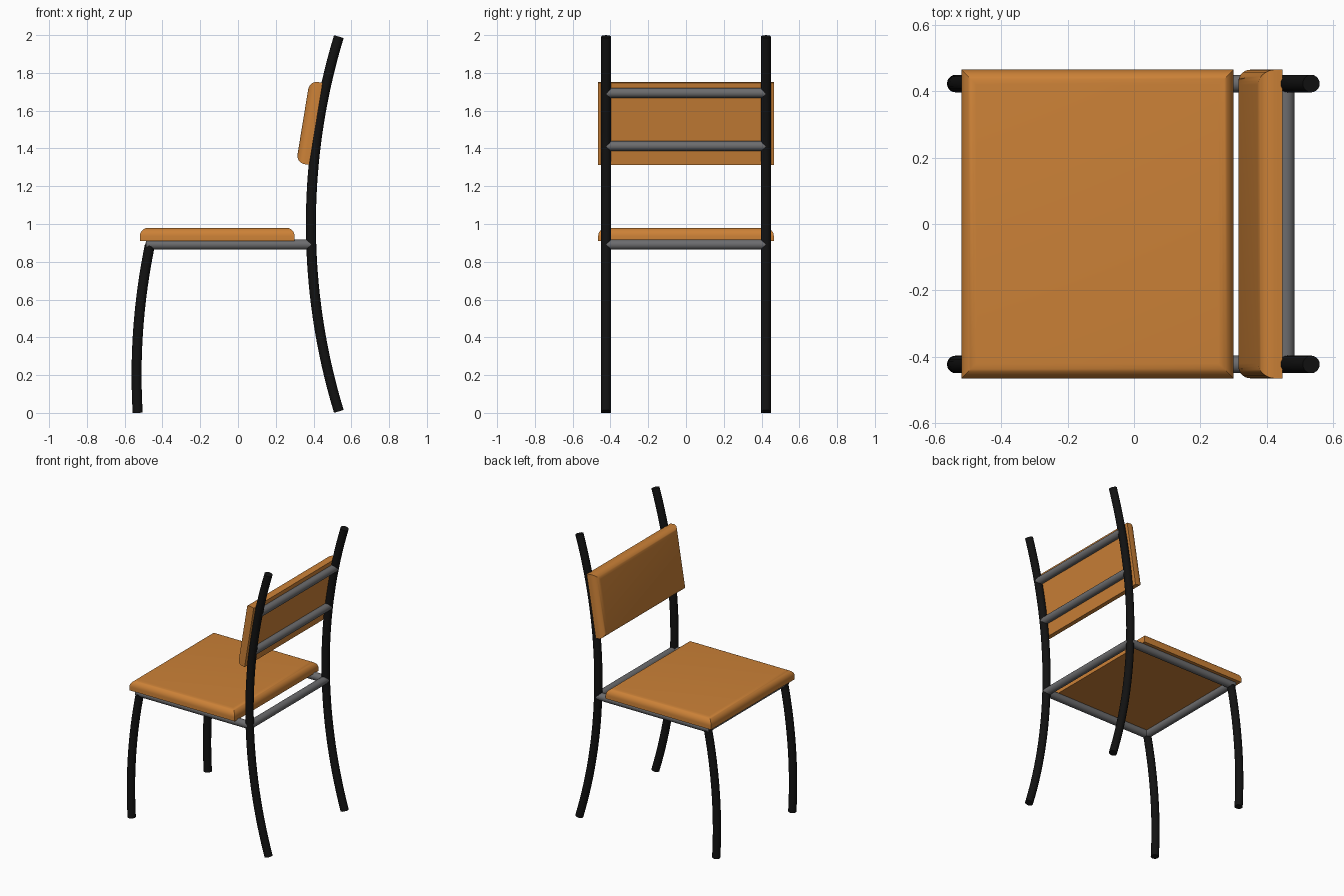
import bpy, bmesh, math
from mathutils import Vector, Matrix

if "Cube" in bpy.data.objects:
    bpy.data.objects.remove(bpy.data.objects["Cube"])

R = 0.0265      # tube radius
Y = 0.423       # half spacing of the legs
ARC = 3.4       # bend radius of the legs


def material(name, rgb):
    m = bpy.data.materials.new(name)
    m.diffuse_color = (*rgb, 1)
    m.use_nodes = True
    m.node_tree.nodes["Principled BSDF"].inputs["Base Color"].default_value = m.diffuse_color
    return m


wood = material("orange wood", (0.60, 0.22, 0.038))
grey = material("grey metal", (0.15, 0.15, 0.155))
black = material("black metal", (0.006, 0.006, 0.006))


def finish(bm, name, mat, angle):
    me = bpy.data.meshes.new(name)
    bmesh.ops.recalc_face_normals(bm, faces=bm.faces)
    bm.to_mesh(me)
    bm.free()
    me.materials.append(mat)
    ob = bpy.data.objects.new(name, me)
    bpy.context.collection.objects.link(ob)
    bpy.ops.object.select_all(action='DESELECT')
    ob.select_set(True)
    bpy.context.view_layer.objects.active = ob
    bpy.ops.object.shade_smooth_by_angle(angle=math.radians(angle))
    return ob


def tube(name, path, mat, sides=20):
    """Sweep a circle along a list of points, capped at both ends."""
    pts = [Vector(p) for p in path]
    bm = bmesh.new()
    rings = []
    for i, p in enumerate(pts):
        t = (pts[min(i + 1, len(pts) - 1)] - pts[max(i - 1, 0)]).normalized()
        a = Vector((0, 1, 0)) if abs(t.y) < 0.9 else Vector((0, 0, 1))
        b = t.cross(a).normalized()
        rings.append([bm.verts.new(p + R * (math.cos(k * math.tau / sides) * a
                                            + math.sin(k * math.tau / sides) * b))
                      for k in range(sides)])
    for r0, r1 in zip(rings, rings[1:]):
        for k in range(sides):
            n = (k + 1) % sides
            bm.faces.new((r0[k], r0[n], r1[n], r1[k]))
    bm.faces.new(rings[0])
    bm.faces.new(rings[-1])
    return finish(bm, name, mat, 40)


def bent(x0, zc, z):
    """x of a leg that bends towards +x away from height zc."""
    return x0 + ARC - math.sqrt(ARC ** 2 - (z - zc) ** 2)


def pad(name, size, matrix):
    """Board with its bottom at z = 0 and the four top edges rounded."""
    bm = bmesh.new()
    bmesh.ops.create_cube(bm, size=1, matrix=Matrix.Translation((0, 0, size[2] / 2))
                          @ Matrix.Diagonal((*size, 1)))
    top = [e for e in bm.edges if all(v.co.z > size[2] * 0.9 for v in e.verts)]
    bmesh.ops.bevel(bm, geom=top, offset=0.045, segments=8, profile=0.5,
                    affect='EDGES')
    bm.transform(matrix)
    return finish(bm, name, wood, 30)


def back_x(z):
    return bent(0.386, 1.0, z)


# legs
for side, s in (("right", 1), ("left", -1)):
    zs = [0.008 + 1.984 * i / 32 for i in range(33)]
    tube("back_leg_" + side, [(back_x(z), s * Y, z) for z in zs], black)
    zs = [0.885 * i / 16 for i in range(17)]
    tube("front_leg_" + side, [(bent(-0.537, 0.2, z), s * Y, z) for z in zs], black)
    # side rails of the seat frame
    tube("seat_side_rail_" + side, [(-0.488, s * Y, 0.891), (0.386, s * Y, 0.891)], grey)

# cross rails
for name, x, z in (("seat_front_rail", -0.465, 0.891),
                   ("seat_back_rail", back_x(0.891), 0.891),
                   ("backrest_lower_rail", back_x(1.413), 1.413),
                   ("backrest_upper_rail", back_x(1.694), 1.694)):
    tube(name, [(x, -Y, z), (x, Y, z)], grey)

# seat and leaning backrest, whose rounded side faces -x
pad("seat", (0.82, 0.93, 0.07), Matrix.Translation((-0.11, 0, 0.91)))
lean = math.radians(9.3)
pad("backrest", (0.44, 0.93, 0.07),
    Matrix.Translation((0.4125, 0, 1.53)) @ Matrix.Rotation(lean - math.pi / 2, 4, 'Y'))
